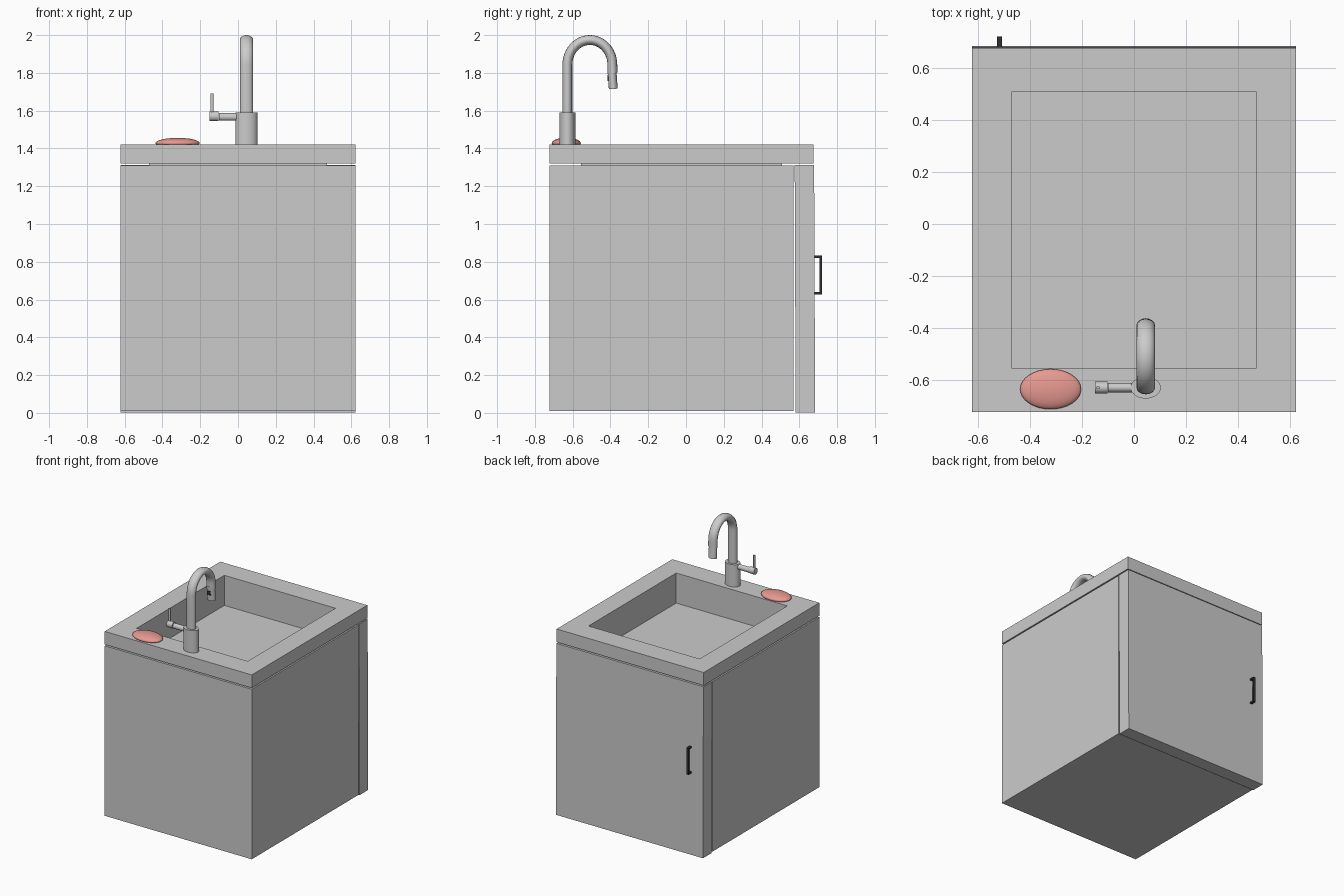
import bpy, bmesh, math
from mathutils import Vector

if "Cube" in bpy.data.objects:
    bpy.data.objects.remove(bpy.data.objects["Cube"])


def box(name, lo, hi):
    lo, hi = Vector(lo), Vector(hi)
    bpy.ops.mesh.primitive_cube_add(size=1, location=(lo + hi) / 2)
    ob = bpy.context.object
    ob.name = name
    ob.scale = hi - lo
    return ob


def cylinder(name, center, radii, depth, along_x=False, sides=32):
    bpy.ops.mesh.primitive_cylinder_add(vertices=sides, radius=1, depth=depth, location=center)
    ob = bpy.context.object
    ob.name = name
    ob.scale = (radii[0], radii[1], 1)
    if along_x:
        ob.rotation_euler.y = math.pi / 2
    bpy.ops.object.shade_smooth_by_angle()
    return ob


def tube(name, points, radius, x, x_scale):
    """Round pipe through (y, z) points, widened along x."""
    cu = bpy.data.curves.new(name, 'CURVE')
    cu.dimensions = '3D'
    cu.bevel_depth = radius
    cu.bevel_resolution = 6
    cu.use_fill_caps = True
    sp = cu.splines.new('POLY')
    sp.points.add(len(points) - 1)
    for p, (y, z) in zip(sp.points, points):
        p.co = (0, y, z, 1)
    ob = bpy.data.objects.new(name, cu)
    bpy.context.collection.objects.link(ob)
    bpy.ops.object.select_all(action='DESELECT')
    ob.select_set(True)
    bpy.context.view_layer.objects.active = ob
    bpy.ops.object.convert(target='MESH')
    ob = bpy.context.object
    ob.name = name
    ob.location.x = x
    ob.scale.x = x_scale
    bpy.ops.object.shade_smooth_by_angle()
    return ob


def paint(ob, name, color):
    mat = bpy.data.materials.new(name)
    mat.diffuse_color = color
    mat.use_nodes = True
    mat.node_tree.nodes["Principled BSDF"].inputs["Base Color"].default_value = mat.diffuse_color
    ob.data.materials.append(mat)


# Hollow cabinet, open towards the door
W, F, B, T = 0.622, -0.722, 0.57, 0.03
box("cabinet_floor", (-W, F, 0.01), (W, B, 0.04))
box("cabinet_front_panel", (-W, F, 0.04), (W, F + T, 1.31))
for side, s in (("left", -1), ("right", 1)):
    box(f"cabinet_{side}_panel", (s * W, F + T, 0.04), (s * (W - T), B, 1.31)).scale.x = T

# Door hangs very slightly out at the bottom
door = box("door", (-W, 0.578, 0.003), (W, 0.681, 1.312))
door.rotation_euler.x = 0.004

# Door pull
handle = [box("handle_bar", (-0.525, 0.708, 0.628), (-0.507, 0.72, 0.832))]
for z in (0.628, 0.82):
    handle.append(box("handle_post", (-0.525, 0.675, z), (-0.507, 0.71, z + 0.012)))
for h in handle:
    paint(h, "black_metal", (0.03, 0.03, 0.03, 1))

# Countertop with sunken basin in one mesh
bm = bmesh.new()


def ring(x, y0, y1, z):
    return [bm.verts.new(c) for c in ((-x, y0, z), (x, y0, z), (x, y1, z), (-x, y1, z))]


loops = [ring(0.472, -0.555, 0.508, 1.32), ring(W, F, 0.674, 1.32),
         ring(W, F, 0.674, 1.42), ring(0.47, -0.553, 0.507, 1.42),
         ring(0.47, -0.553, 0.507, 1.19)]
under = ring(0.472, -0.555, 0.508, 1.188)
loops.insert(0, under)
for a, b in zip(loops, loops[1:]):
    for i in range(4):
        j = (i + 1) % 4
        bm.faces.new((a[i], a[j], b[j], b[i]))
bm.faces.new(loops[-1])
bm.faces.new(under)
bmesh.ops.recalc_face_normals(bm, faces=bm.faces)
me = bpy.data.meshes.new("countertop_basin")
bm.to_mesh(me)
bm.free()
bpy.context.collection.objects.link(bpy.data.objects.new("countertop_basin", me))

# Faucet: base, gooseneck and spray head
FX, FY = 0.045, -0.628
cylinder("faucet_base", (FX, FY, 1.505), (0.058, 0.042), 0.17)
R = 0.026
path = [(FY, 1.57), (FY, 1.76)]
for i in range(25):
    a = math.pi * (1 - i / 24)
    path.append((-0.509 + 0.119 * math.cos(a), 1.844 + (2 - R - 1.844) * math.sin(a)))
path += [(-0.388, 1.8)]
tube("faucet_neck", path, R, FX, 1.36)
tube("spray_head", [(-0.393, 1.825), (-0.385, 1.715)], 0.0235, FX, 1.36)
button = box("spray_button", (FX - 0.012, -0.416, 1.758), (FX + 0.012, -0.405, 1.79))
paint(button, "black_plastic", (0.03, 0.03, 0.03, 1))

# Side lever
cylinder("lever_arm", (-0.045, FY, 1.567), (0.02, 0.018), 0.11, True)
cylinder("lever_hub", (-0.126, FY, 1.57), (0.025, 0.023), 0.048, True)
cylinder("lever_stick", (-0.138, FY, 1.638), (0.008, 0.006), 0.106, sides=16)

# Bar of soap
bpy.ops.mesh.primitive_uv_sphere_add(segments=32, ring_count=16, radius=1, location=(-0.32, -0.634, 1.428))
soap = bpy.context.object
soap.name = "soap"
soap.scale = (0.117, 0.077, 0.028)
bpy.ops.object.shade_smooth_by_angle()
paint(soap, "soap_pink", (0.8, 0.32, 0.28, 1))
